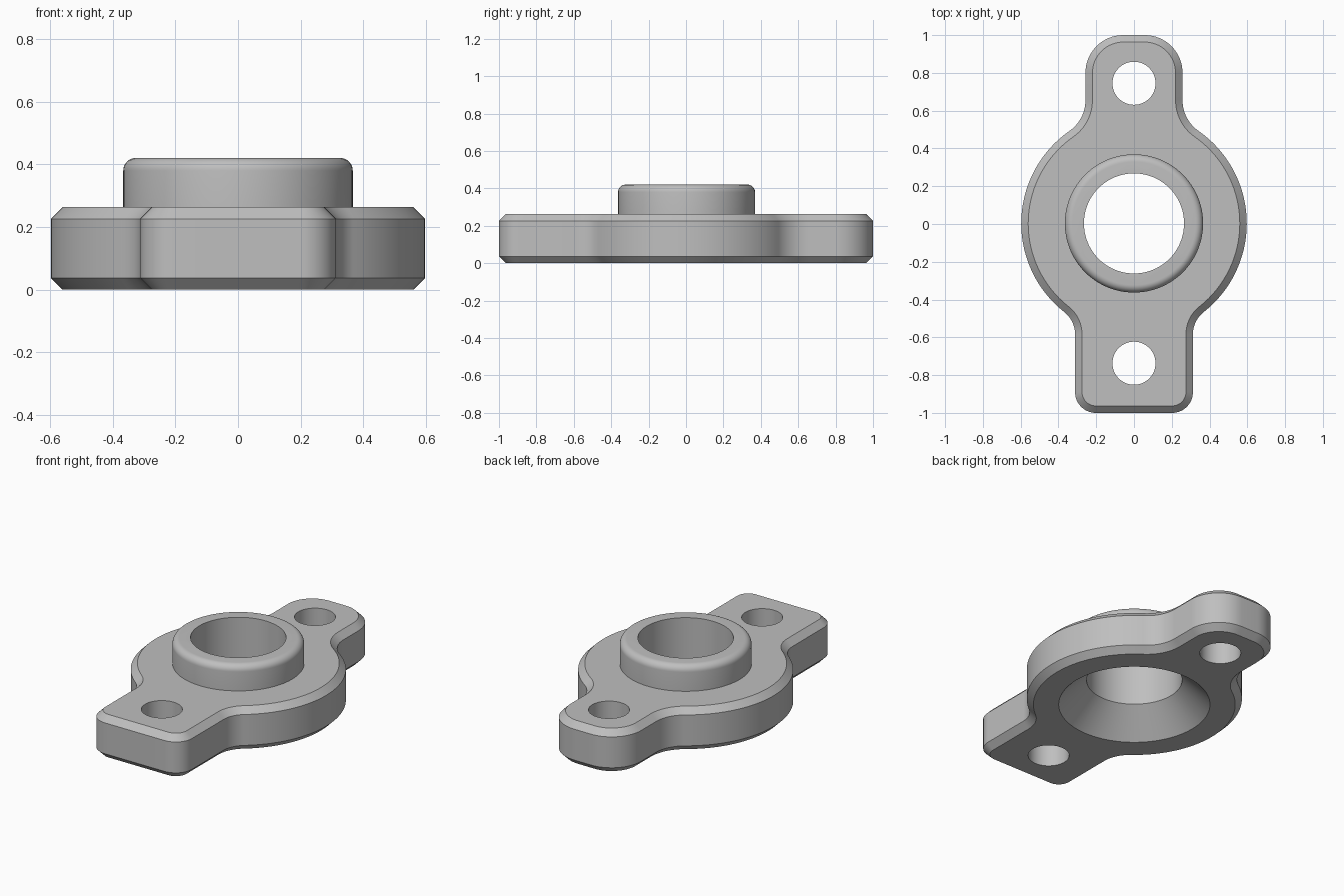
import bpy, bmesh
from math import sin, cos, pi, sqrt, atan2

if "Cube" in bpy.data.objects:
    bpy.data.objects.remove(bpy.data.objects["Cube"])

DISC_R, BEVEL, THICK, TOP = 0.597, 0.037, 0.263, 0.42
BORE_R, BOSS_R, MID_Y = 0.265, 0.366, 0.003

metal = bpy.data.materials.new("grey metal")
metal.use_nodes = True
metal.diffuse_color = (0.52, 0.52, 0.52, 1)
metal.node_tree.nodes["Principled BSDF"].inputs["Base Color"].default_value = metal.diffuse_color


def arc(cx, cy, r, a0, a1, n=16):
    return [(cx + r * cos(a0 + (a1 - a0) * i / n), cy + r * sin(a0 + (a1 - a0) * i / n))
            for i in range(n + 1)]


def outline(d):
    """Flange contour moved inwards by d: square ear, disc and round ear."""
    def neck(half_width, r):
        x = half_width + r
        return x, sqrt((DISC_R + r) ** 2 - x * x), r + d

    fx, fy, fr = neck(0.312, 0.15)
    bx, by, br = neck(0.257, 0.20)
    f_ang, b_ang = atan2(fy, fx), atan2(by, bx)
    half = arc(0.202, -0.89, 0.11 - d, -pi / 2, 0)
    half += arc(fx, MID_Y - fy, fr, pi, pi - f_ang)
    half += arc(0, MID_Y, DISC_R - d, -f_ang, b_ang, 48)[1:-1]
    half += arc(bx, MID_Y + by, br, b_ang - pi, -pi)
    half += arc(0.057, 0.8, 0.2 - d, 0, pi / 2)
    return half + [(-x, y) for x, y in reversed(half)]


def loft(name, rings):
    """Closed solid through a stack of equal rings."""
    bm = bmesh.new()
    loops = [[bm.verts.new((x, y, z)) for x, y in pts] for pts, z in rings]
    n = len(loops[0])
    for low, high in zip(loops, loops[1:]):
        for i in range(n):
            j = (i + 1) % n
            bm.faces.new((low[i], low[j], high[j], high[i]))
    bm.faces.new(loops[0][::-1])
    bm.faces.new(loops[-1])
    mesh = bpy.data.meshes.new(name)
    bm.to_mesh(mesh)
    bm.free()
    mesh.materials.append(metal)
    obj = bpy.data.objects.new(name, mesh)
    bpy.context.collection.objects.link(obj)
    return obj


def turned(name, profile, y=MID_Y, sides=96):
    return loft(name, [(arc(0, y, r, 0, 2 * pi, sides)[:-1], z) for r, z in profile])


# Flange with chamfered rims
flange = loft("bearing_flange", [(outline(BEVEL), 0), (outline(0), BEVEL),
                                 (outline(0), THICK - BEVEL), (outline(BEVEL), THICK)])

# Raised boss with a rounded top rim
boss = turned("boss", [(BOSS_R, 0.2)] + arc(BOSS_R - 0.04, TOP - 0.04, 0.04, 0, pi / 2, 8))

# Through bore with a conical seat underneath, and the two bolt holes
seat = 0.42
bore = turned("bore_cutter", [(seat + 0.05, -0.05), (BORE_R, seat - BORE_R), (BORE_R, 0.6)])
holes = [turned(name, [(0.114, -0.1), (0.114, 0.5)], y, 64)
         for name, y in (("front_hole_cutter", -0.737), ("back_hole_cutter", 0.745))]

# Combine into one part
bpy.context.view_layer.objects.active = flange
for tool, mode in [(boss, "UNION"), (bore, "DIFFERENCE")] + [(h, "DIFFERENCE") for h in holes]:
    mod = flange.modifiers.new(tool.name, "BOOLEAN")
    mod.operation, mod.object, mod.solver = mode, tool, "EXACT"
    bpy.ops.object.modifier_apply(modifier=mod.name)
    bpy.data.objects.remove(tool)

# Smooth curved walls, keep the edges crisp
bpy.ops.object.select_all(action="DESELECT")
flange.select_set(True)
bpy.ops.object.shade_smooth_by_angle(angle=pi / 6)
